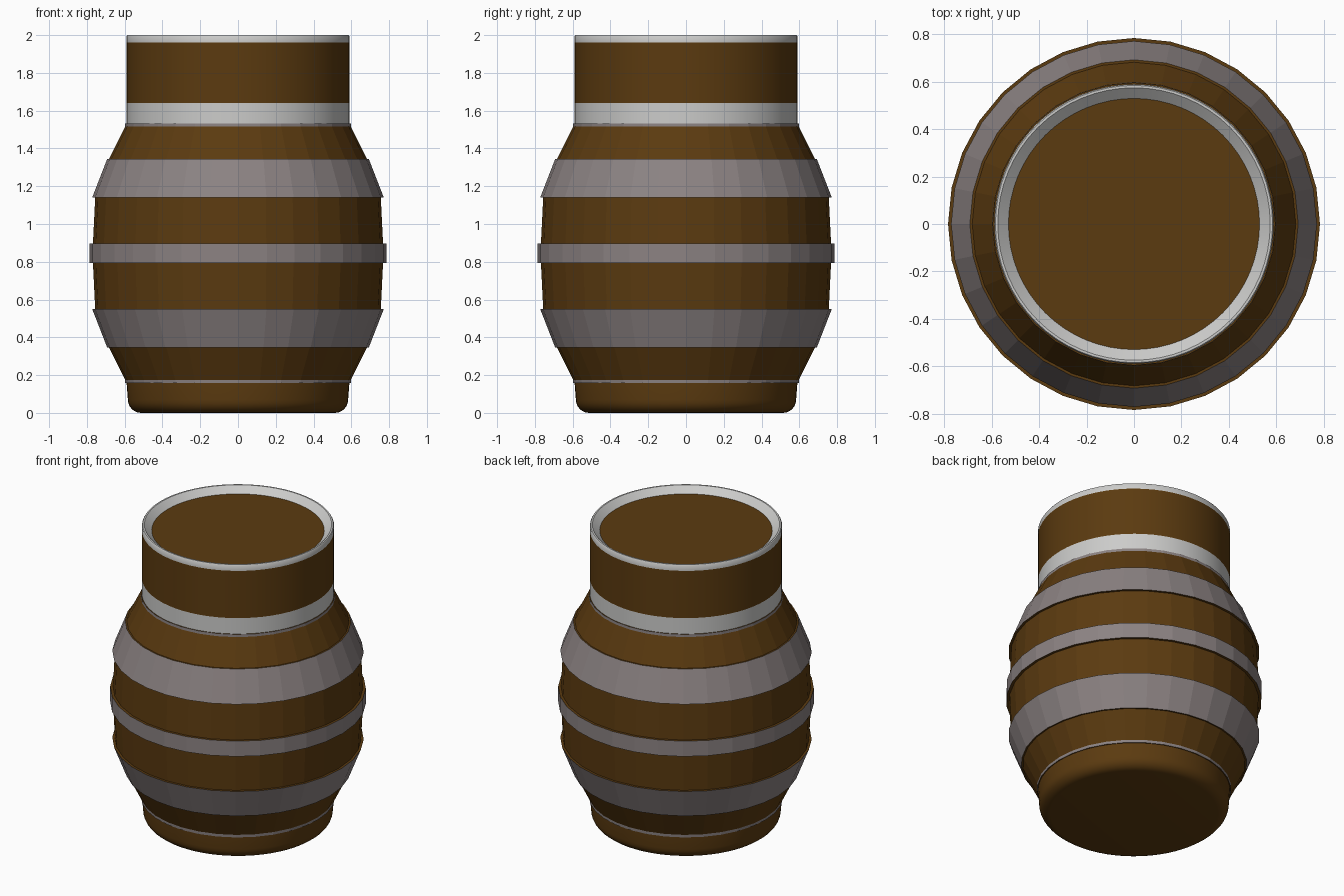
import bpy
import bmesh
from math import sin, cos, pi, radians

cube = bpy.data.objects.get("Cube")
if cube:
    bpy.data.objects.remove(cube, do_unlink=True)


def material(name, colour):
    mat = bpy.data.materials.new(name)
    mat.use_nodes = True
    mat.diffuse_color = (*colour, 1)
    mat.node_tree.nodes["Principled BSDF"].inputs["Base Color"].default_value = (*colour, 1)
    return mat


BROWN, GREY, SILVER = range(3)
MATERIALS = [
    material("brown wood", (0.105, 0.043, 0.005)),
    material("grey hoop", (0.26, 0.225, 0.225)),
    material("silver trim", (0.60, 0.60, 0.59)),
]


def lathe(name, profile, sides, smooth=False):
    """Spin (radius, height, colour of the strip above) points about z."""
    bm = bmesh.new()
    rings = []
    for r, z, _ in profile:
        rings.append([bm.verts.new((r * cos(2 * pi * i / sides), r * sin(2 * pi * i / sides), z))
                      for i in range(sides)])
    for low, high, point in zip(rings, rings[1:], profile):
        for i in range(sides):
            j = (i + 1) % sides
            face = bm.faces.new((low[i], low[j], high[j], high[i]))
            face.material_index = point[2]
    # Close both ends with wooden discs
    bm.faces.new(rings[0][::-1])
    bm.faces.new(rings[-1])
    mesh = bpy.data.meshes.new(name)
    bm.to_mesh(mesh)
    bm.free()
    for mat in MATERIALS:
        mesh.materials.append(mat)
    obj = bpy.data.objects.new(name, mesh)
    bpy.context.collection.objects.link(obj)
    if smooth:
        bpy.ops.object.select_all(action="DESELECT")
        obj.select_set(True)
        bpy.context.view_layer.objects.active = obj
        bpy.ops.object.shade_smooth_by_angle(angle=radians(40))
    return obj


# Round core: rounded foot, neck collar, rim and recessed lid
foot_radius, core_radius = 0.07, 0.59
core = []
for step in range(7):
    a = step / 6 * pi / 2
    core.append((core_radius - 0.007 - foot_radius * (1 - sin(a)),
                 foot_radius * (1 - cos(a)), BROWN))
core += [
    (core_radius, 0.16, BROWN),
    (core_radius, 1.53, SILVER),
    (core_radius, 1.64, BROWN),
    (core_radius, 1.96, SILVER),
    (core_radius, 1.993, SILVER),
    (0.585, 2.0, SILVER),
    (0.575, 2.0, SILVER),
    (0.53, 1.96, BROWN),
]
lathe("core_with_neck_and_lid", core, 64, smooth=True)

# Bulging faceted staves, mirrored about the middle height
MIDDLE = 0.845
half = [(0.785, 0.052), (0.768, 0.052), (0.756, 0.295), (0.772, 0.295),
        (0.693, 0.498), (0.683, 0.498), (0.598, 0.670), (0.597, 0.688)]
upper_colours = [BROWN, BROWN, BROWN, GREY, BROWN, BROWN, GREY, BROWN]
lower = [(r, MIDDLE - h) for r, h in reversed(half)]
upper = [(r, MIDDLE + h) for r, h in half]
colours = upper_colours[-2::-1] + [GREY] + upper_colours
staves = [(r, z, c) for (r, z), c in zip(lower + upper, colours)]
lathe("staves_with_hoops", staves, 32)
